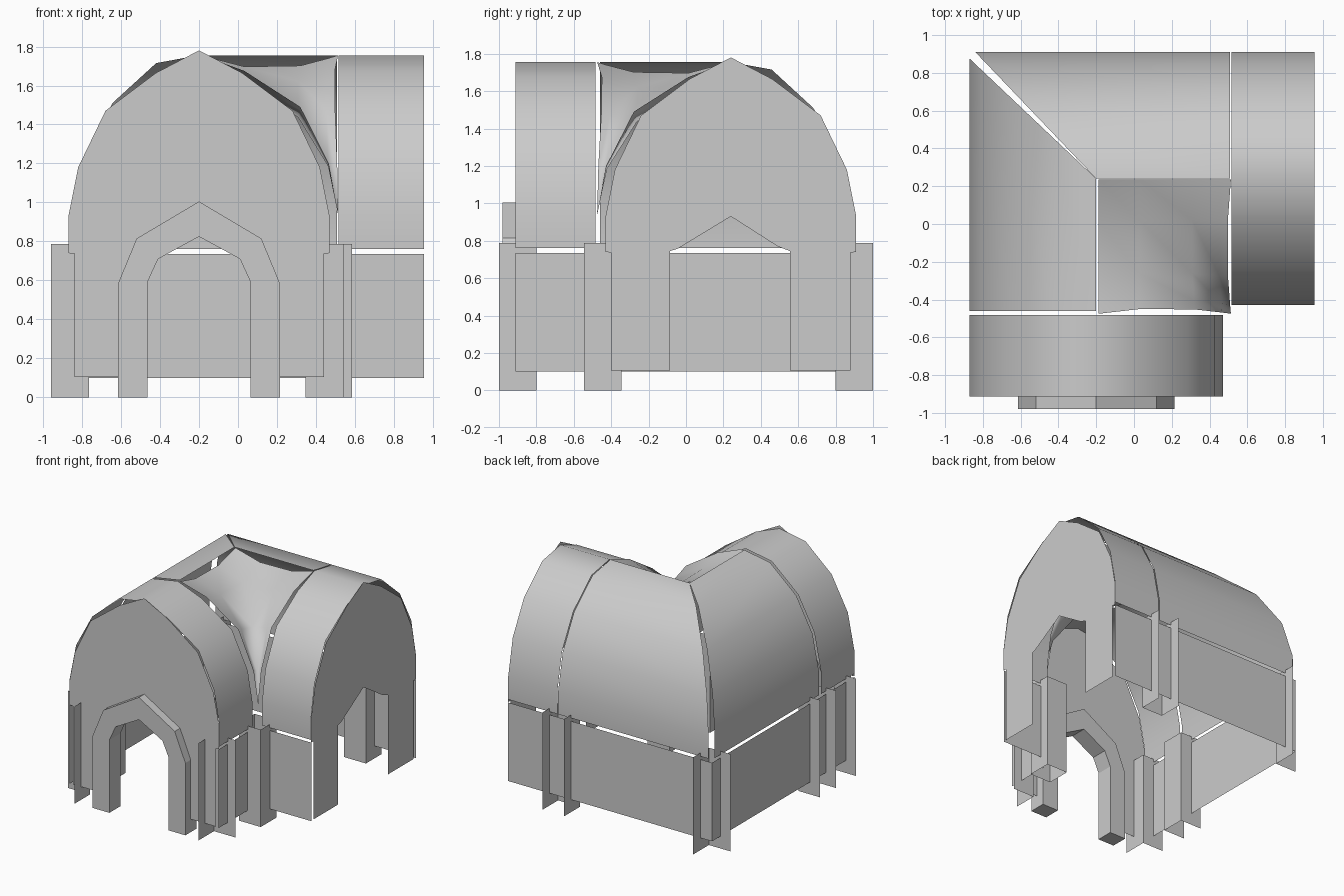
import bpy
import math

if "Cube" in bpy.data.objects:
    bpy.data.objects.remove(bpy.data.objects["Cube"])

CX, CY = -0.2, 0.24          # ridge lines of the two wings
XEND, YEND = 0.955, -0.912   # gable planes

# half profiles of the vault: (distance from ridge, height)
OUTER = [(0, 1.755), (.23, 1.715), (.465, 1.51), (.61, 1.24), (.67, .94), (.67, .76)]
INNER = [(0, 1.755), (.21, 1.675), (.485, 1.49), (.625, 1.2), (.67, .94), (.67, .76)]
GABLE = [(.64, .105), (.64, .737), (.67, .74), (.67, .93), (.62, 1.18), (.48, 1.47), (.22, 1.665)]


def make(name, verts, faces, smooth=False):
    me = bpy.data.meshes.new(name)
    me.from_pydata(verts, [], faces)
    me.update()
    ob = bpy.data.objects.new(name, me)
    bpy.context.collection.objects.link(ob)
    if smooth:
        for p in me.polygons:
            p.use_smooth = True
    return ob


def strip(name, a, b, smooth=True):
    """Sheet between two polylines of equal length."""
    n = len(a)
    return make(name, a + b, [(i, i + 1, n + i + 1, n + i) for i in range(n - 1)], smooth)


def planes(name, segs, z0, z1):
    """Upright flat panels over plan segments (x0, y0, x1, y1)."""
    v, f = [], []
    for x0, y0, x1, y1 in segs:
        k = len(v)
        v += [(x0, y0, z0), (x1, y1, z0), (x1, y1, z1), (x0, y0, z1)]
        f.append((k, k + 1, k + 2, k + 3))
    return make(name, v, f)


# vaults over the two wings (outer half is fuller than the inner half)
full = [(-d, z) for d, z in reversed(OUTER)] + INNER[1:]
strip("front_wing_roof", [(CX + s, YEND, z) for s, z in full],
      [(CX + s, -.483, z) for s, z in full])
strip("right_wing_roof", [(XEND, CY - s, z) for s, z in full],
      [(.515, CY - s, z) for s, z in full])

# corner roof: two outer slopes meeting at a mitre
strip("corner_roof_left", [(CX - d, -.46, z) for d, z in OUTER],
      [(CX - d, CY + d * .948, z) for d, z in OUTER])
strip("corner_roof_back", [(.508, CY + d, z) for d, z in OUTER],
      [(CX - d * .955, CY + d, z) for d, z in OUTER])

# valley patch in the inner corner, sagging along its ridge edges
n = 5
verts, faces = [], []
for i in range(n):
    for j in range(n):
        u, v = INNER[i][0] / .67, INNER[j][0] / .67
        sag = .07 * math.sin(math.pi * max(u, v))
        bow = .03 * math.sin(math.pi * u) * v, .02 * math.sin(math.pi * v) * u
        verts.append((-.187 + .7 * u - bow[1], .235 - .71 * v + bow[0],
                      INNER[min(i, j)][1] - sag))
for i in range(n - 1):
    for j in range(n - 1):
        a, b, c, d = i * n + j, i * n + j + 1, (i + 1) * n + j + 1, (i + 1) * n + j
        faces += [(a, d, c), (a, c, b)]
make("valley_roof", verts, faces, True)

# gable walls with door openings
outline = GABLE + [(0, 1.78)] + [(-s, z) for s, z in reversed(GABLE)]
door_in = [(-.265, 0), (-.265, .59), (-.21, .71), (0, .825), (.21, .71), (.265, .59), (.265, 0)]
door_out = [(-.415, 0), (-.415, .585), (-.32, .815), (0, 1.005), (.32, .815), (.415, .585), (.415, 0)]
hole_front = [(-.34, .105), (-.34, .59), (-.26, .76), (0, .91), (.26, .76), (.34, .59), (.34, .105)]
hole_right = [(-.325, .105), (-.325, .745), (-.285, .757), (0, .93), (.25, .77), (.315, .745), (.315, .105)]


def gable(name, hole, place):
    pts = outline + hole
    make(name, [place(s, z) for s, z in pts], [tuple(range(len(pts)))])


gable("front_gable", hole_front, lambda s, z: (CX + s, YEND, z))
gable("right_gable", hole_right, lambda s, z: (XEND, CY + s, z))

# arched door frame through the front gable
m = len(door_in)
rings = [[(CX + s, y, z) for s, z in prof]
         for prof, y in ((door_in, -.98), (door_out, -.98), (door_out, -.84), (door_in, -.84))]
faces = []
for r in range(4):
    for i in range(m - 1):
        a, b = r * m, ((r + 1) % 4) * m
        faces.append((a + i, a + i + 1, b + i + 1, b + i))
faces += [tuple(r * m + e for r in range(4)) for e in (0, m - 1)]
make("door_frame", sum(rings, []), faces)

# low walls
planes("left_wall", [(-.87, YEND, -.87, .91)], .1, .735)
planes("back_wall", [(-.87, .91, XEND, .91)], .1, .735)
planes("front_wing_side_wall", [(.465, YEND, .465, -.535)], .1, .735)
planes("right_wing_side_wall", [(.515, -.425, XEND, -.425)], .1, .735)


# posts: open panels, only the listed sides of each square are present
def post(name, x0, x1, y0, y1, sides):
    segs = {"L": (x0, y0, x0, y1), "R": (x1, y0, x1, y1),
            "F": (x0, y0, x1, y0), "B": (x0, y1, x1, y1)}
    planes(name, [segs[s] for s in sides], 0, .787)


post("post_front_left", -.96, -.765, -1, -.8, "RB")
post("post_front_right", .345, .54, -1, -.8, "LB")
post("post_left_middle", -.96, -.765, -.545, -.345, "FBR")
post("post_back_left", -.96, -.765, .8, 1, "RF")
post("post_back_middle", .39, .585, .8, 1, "LRF")
post("post_inner_corner", .39, .585, -.545, -.345, "LRFB")
